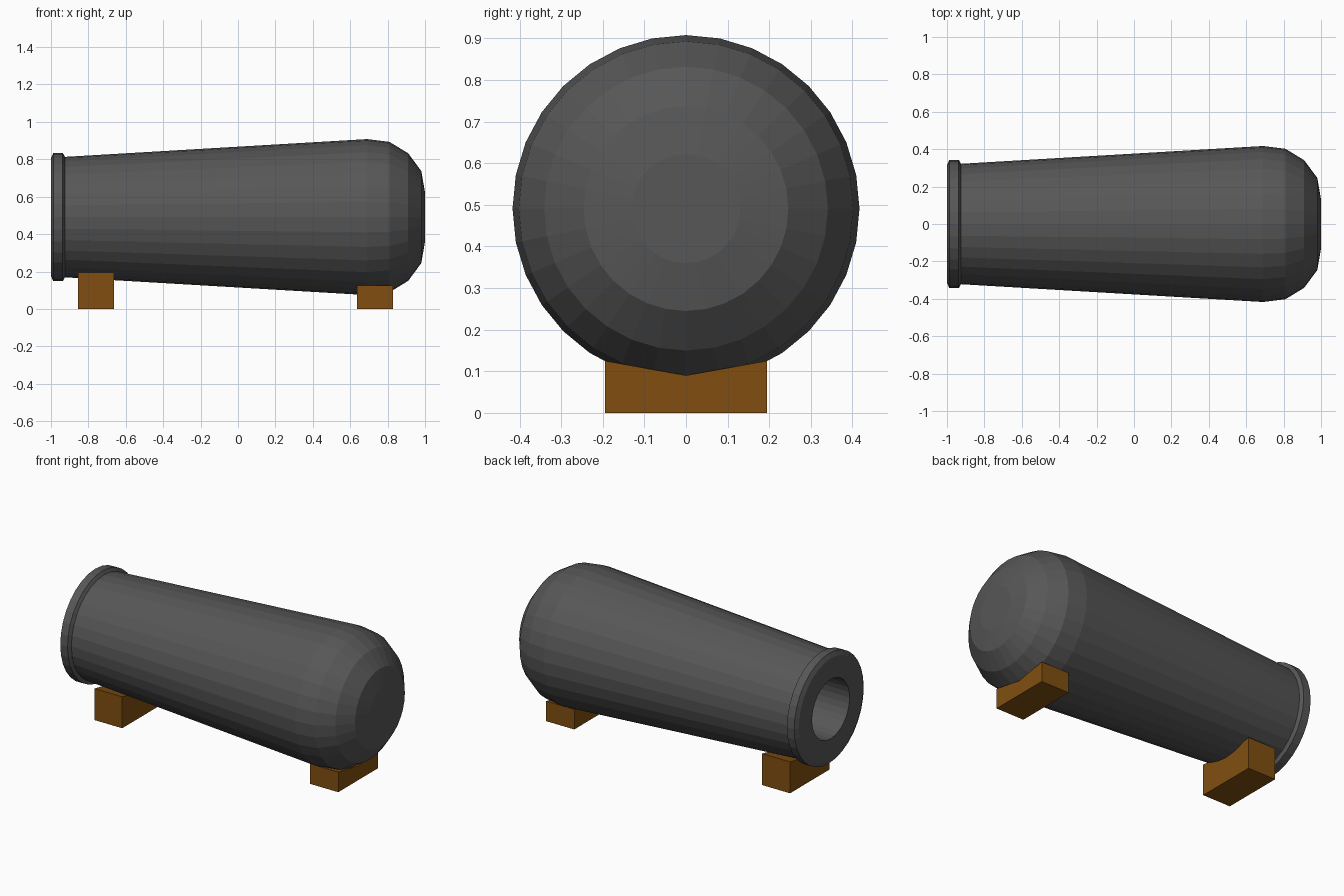
import bpy, bmesh, math

if "Cube" in bpy.data.objects:
    bpy.data.objects.remove(bpy.data.objects["Cube"])


def material(name, rgb):
    m = bpy.data.materials.new(name)
    m.diffuse_color = (*rgb, 1)
    m.use_nodes = True
    m.node_tree.nodes["Principled BSDF"].inputs["Base Color"].default_value = m.diffuse_color
    return m


IRON = material("dark iron", (0.095, 0.095, 0.095))
WOOD = material("brown wood", (0.22, 0.078, 0.005))
AXIS_Z = 0.491
SIDES = 32


def finish(bm, name, mat):
    bmesh.ops.recalc_face_normals(bm, faces=bm.faces)
    me = bpy.data.meshes.new(name)
    bm.to_mesh(me)
    bm.free()
    me.materials.append(mat)
    ob = bpy.data.objects.new(name, me)
    bpy.context.collection.objects.link(ob)
    return ob


def lathe_x(name, profile, mat):
    """Turn an (x, radius) profile around the barrel axis, capping both ends."""
    bm = bmesh.new()
    rings = []
    for x, r in profile:
        rings.append([bm.verts.new((x, r * math.sin(a), AXIS_Z + r * math.cos(a)))
                      for a in (math.tau * i / SIDES for i in range(SIDES))])
    for a, b in zip(rings, rings[1:]):
        for i in range(SIDES):
            j = (i + 1) % SIDES
            bm.faces.new((a[i], a[j], b[j], b[i]))
    bm.faces.new(rings[0])
    bm.faces.new(rings[-1])
    return finish(bm, name, mat)


def cradle(name, x0, x1, top, notch, half=0.195):
    """Wooden block with a shallow V cut along its top."""
    section = [(-half, 0), (half, 0), (half, top), (0, notch), (-half, top)]
    bm = bmesh.new()
    face = bm.faces.new([bm.verts.new((x0, y, z)) for y, z in section])
    out = bmesh.ops.extrude_face_region(bm, geom=[face])
    bmesh.ops.translate(bm, vec=(x1 - x0, 0, 0),
                        verts=[v for v in out["geom"] if isinstance(v, bmesh.types.BMVert)])
    return finish(bm, name, WOOD)


# Barrel: bore, muzzle ring, tapered body and rounded breech
lathe_x("barrel", [
    (0.3, 0.185), (-1.0, 0.185),
    (-1.0, 0.315), (-0.987, 0.343), (-0.937, 0.343), (-0.925, 0.322),
    (0.69, 0.417), (0.81, 0.402), (0.91, 0.341), (0.98, 0.246), (1.0, 0.131),
], IRON)

# Supports under muzzle and breech
cradle("muzzle_support", -0.855, -0.663, 0.196, 0.16)
cradle("breech_support", 0.635, 0.829, 0.125, 0.09)
